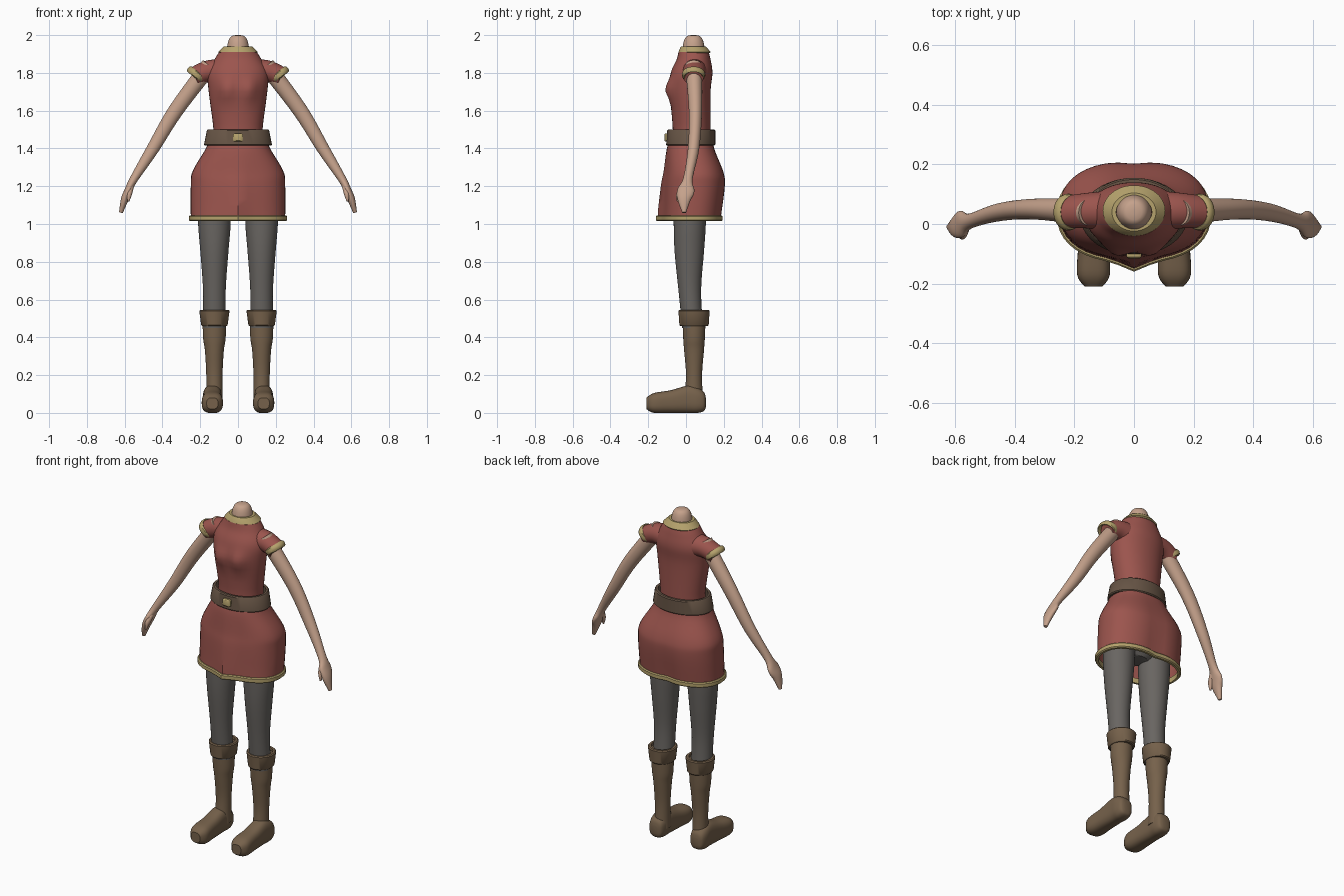
import bpy
import bmesh
from math import cos, sin, pi, exp, copysign, radians
from mathutils import Vector

default_cube = bpy.data.objects.get("Cube")
if default_cube:
    bpy.data.objects.remove(default_cube)


def material(name, red, green, blue):
    mat = bpy.data.materials.new(name)
    mat.use_nodes = True
    mat.diffuse_color = (red, green, blue, 1)
    mat.node_tree.nodes["Principled BSDF"].inputs["Base Color"].default_value = mat.diffuse_color
    return mat


cloth = material("red cloth", .33, .09, .075)
gold = material("gold trim", .46, .36, .15)
skin = material("skin", .56, .36, .26)
wool = material("grey leggings", .14, .13, .12)
leather = material("boot leather", .18, .12, .07)
strap = material("belt leather", .135, .09, .06)


def resample(rows, steps=5):
    """Catmull-Rom interpolation through rows of numbers."""
    dense = []
    for index in range(len(rows) - 1):
        before, start, end = rows[max(index - 1, 0)], rows[index], rows[index + 1]
        after = rows[min(index + 2, len(rows) - 1)]
        for step in range(steps):
            t = step / steps
            dense.append([b + t / 2 * (c - a + t * (2 * a - 5 * b + 4 * c - d + t * (3 * (b - c) + d - a)))
                          for a, b, c, d in zip(before, start, end, after)])
    return dense + [rows[-1]]


def ring(centre, across, along, power=2.0, count=40):
    """Superellipse around a centre with two half axes."""
    points = []
    for index in range(count):
        angle = 2 * pi * index / count
        x, y = (copysign(abs(value) ** (2 / power), value) for value in (cos(angle), sin(angle)))
        points.append(Vector(centre) + Vector(across) * x + Vector(along) * y)
    return points


def loft(name, rings, mat, caps=True, wrap=False, warp=None):
    """Skin a row of rings; wrap joins the last ring to the first."""
    bm = bmesh.new()
    loops = [[bm.verts.new(warp(point) if warp else point) for point in points] for points in rings]
    following = loops[1:] + (loops[:1] if wrap else [])
    for lower, upper in zip(loops, following):
        for index in range(len(lower)):
            bm.faces.new((lower[index - 1], lower[index], upper[index], upper[index - 1]))
    if caps and not wrap:
        bm.faces.new(loops[0])
        bm.faces.new(loops[-1])
    bmesh.ops.recalc_face_normals(bm, faces=bm.faces)
    mesh = bpy.data.meshes.new(name)
    bm.to_mesh(mesh)
    bm.free()
    mesh.materials.append(mat)
    for polygon in mesh.polygons:
        polygon.use_smooth = True
    mesh.set_sharp_from_angle(angle=radians(40))
    part = bpy.data.objects.new(name, mesh)
    bpy.context.collection.objects.link(part)


def stack(rows, middle=0, power=2.0):
    """Level rings from rows of height, half width, front y, back y."""
    return [ring((middle, (front + back) / 2, height), (width, 0, 0), (0, (back - front) / 2, 0), power)
            for height, width, front, back in rows]


def band(name, low, high, thick, mat, middle=0, power=2.0, warp=None):
    """Closed strap between two level rings, with softened rims."""
    def shift(row, rise, inset):
        height, width, front, back = row
        return height + rise, width - inset, front + inset, back - inset

    soft = thick * .3
    rows = [low, shift(low, -soft, soft), shift(low, -soft, thick),
            shift(high, soft, thick), shift(high, soft, soft), high]
    loft(name, stack(rows, middle, power), mat, wrap=True, warp=warp)


def tube(rows, side):
    """Rings square to a path; rows of x, y, z, depth radius, other radius."""
    path = [Vector((x * side, y, z)) for x, y, z, depth, girth in rows]
    rings = []
    for index, (point, row) in enumerate(zip(path, rows)):
        tangent = path[min(index + 1, len(path) - 1)] - path[max(index - 1, 0)]
        outward = tangent.cross(Vector((0, 1, 0))).normalized()
        depthward = outward.cross(tangent).normalized()
        rings.append(ring(point, depthward * row[-2], outward * row[-1]))
    return rings


def bump(offset, size):
    return exp(-(offset / size) ** 2)


def skirt_warp(point):
    """Pleat at the front, shallow cleft at the back."""
    lowness = min(max((1.42 - point.z) * 3, 0), 1)
    if point.y < 0:
        push = .01 - .03 * bump(point.x, .05)
    else:
        push = -.014 * bump(point.x, .05)
    return point + Vector((0, lowness * push, 0))


def bust_warp(point):
    if point.y > .02:
        return point
    swell = sum(bump(point.x - centre, .045) for centre in (-.06, .06)) * bump(point.z - 1.71, .055)
    return point - Vector((0, .03 * swell, 0))


# Skirt and hem
skirt = [(1.03, .25, -.13, .19), (1.2, .25, -.12, .21), (1.28, .24, -.11, .2),
         (1.4, .17, -.1, .15), (1.46, .15, -.08, .14)]
loft("skirt", stack(resample(skirt), power=2.4), cloth, caps=False, warp=skirt_warp)
band("skirt_hem", (1.02, .26, -.14, .2), (1.04, .26, -.14, .2), .018, gold, power=2.4, warp=skirt_warp)

# Bodice, collar and neck
bodice = [(1.43, .14, -.08, .13), (1.5, .13, -.07, .13), (1.7, .155, -.085, .13),
          (1.8, .16, -.08, .14), (1.87, .125, -.05, .13), (1.91, .1, -.04, .12)]
loft("bodice", stack(resample(bodice), power=2.1), cloth, warp=bust_warp)
band("collar", (1.91, .105, -.04, .13), (1.935, .08, -.03, .11), .02, gold)
neck_rings = []
for step in range(10):
    angle = pi / 2 * step / 9.1
    radius = .06 * cos(angle) ** .5
    neck_rings.append(ring((0, .04, 1.9 + .1 * sin(angle)), (radius, 0, 0), (0, radius, 0)))
loft("neck", neck_rings, skin)

# Belt and buckle
band("belt", (1.42, .18, -.105, .155), (1.495, .165, -.1, .155), .018, strap)
loft("buckle", [ring((0, y, 1.458), (size, 0, 0), (0, 0, size * .85), 5)
                for y, size in ((-.09, .026), (-.11, .026), (-.115, .02))], gold)

# Pelvis inside the skirt
pelvis = [(1.06, .06, -.03, .08), (1.12, .17, -.07, .12), (1.2, .19, -.08, .15), (1.35, .15, -.07, .13)]
loft("pelvis", stack(resample(pelvis)), wool)

arm = [(.15, .04, 1.84, .045, .045), (.33, .05, 1.6, .035, .04), (.45, .04, 1.4, .03, .033),
       (.55, .01, 1.24, .025, .022), (.58, 0, 1.18, .045, .02), (.6, -.01, 1.13, .035, .02),
       (.62, -.01, 1.06, .01, .01)]
thumb = [(.565, -.01, 1.2, .016, .014), (.575, -.035, 1.16, .016, .014), (.58, -.045, 1.12, .005, .005)]
sleeve = [(.05, .045, 1.8, .07, .075), (.15, .045, 1.81, .06, .058), (.23, .04, 1.78, .054, .052)]
leg = [(.45, .06, -.02, .09), (.65, .06, -.04, .08), (.85, .074, -.06, .095),
       (1, .086, -.065, .105), (1.18, .09, -.065, .11)]
shaft = [(.06, .044, -.01, .09), (.2, .043, 0, .085), (.33, .05, -.01, .095),
         (.4, .06, -.015, .1), (.53, .063, -.02, .105)]
# Foot rows: y, half width, sole height, top height
foot = [(.105, .02, .03, .08), (.095, .04, .01, .11), (.06, .05, 0, .135), (.01, .05, 0, .145),
        (-.08, .052, 0, .12), (-.17, .055, 0, .105), (-.21, .03, .02, .08)]

for side_name, side in (("left", 1), ("right", -1)):
    # Arm, hand and sleeve
    loft(side_name + "_arm", tube(resample(arm), side), skin)
    loft(side_name + "_thumb", tube(resample(thumb), side), skin)
    loft(side_name + "_sleeve", tube(resample(sleeve), side), cloth)

    # Rounded cuff, square to the arm
    axis = Vector((.62 * side, 0, -.78))
    across = Vector((.78 * side, 0, .62))
    centre = Vector((.22 * side, .04, 1.79))
    cuff_rings = []
    for step in range(8):
        angle = pi / 4 * step
        radius = .052 + .01 * sin(angle)
        cuff_rings.append(ring(centre + axis * .018 * cos(angle), (0, radius, 0), across * radius * .92))
    loft(side_name + "_sleeve_cuff", cuff_rings, gold, wrap=True)

    # Leg and boot
    middle = .125 * side
    loft(side_name + "_leg", stack(resample(leg), middle), wool)
    loft(side_name + "_boot_shaft", stack(resample(shaft), middle), leather)
    band(side_name + "_boot_cuff", (.465, .07, -.035, .12), (.54, .08, -.04, .125), .018, leather, middle)
    foot_rings = [ring((.136 * side, y, (sole + top) / 2), (width, 0, 0), (0, 0, (top - sole) / 2), 2.7)
                  for y, width, sole, top in resample(foot)]
    loft(side_name + "_boot_foot", foot_rings, leather)
